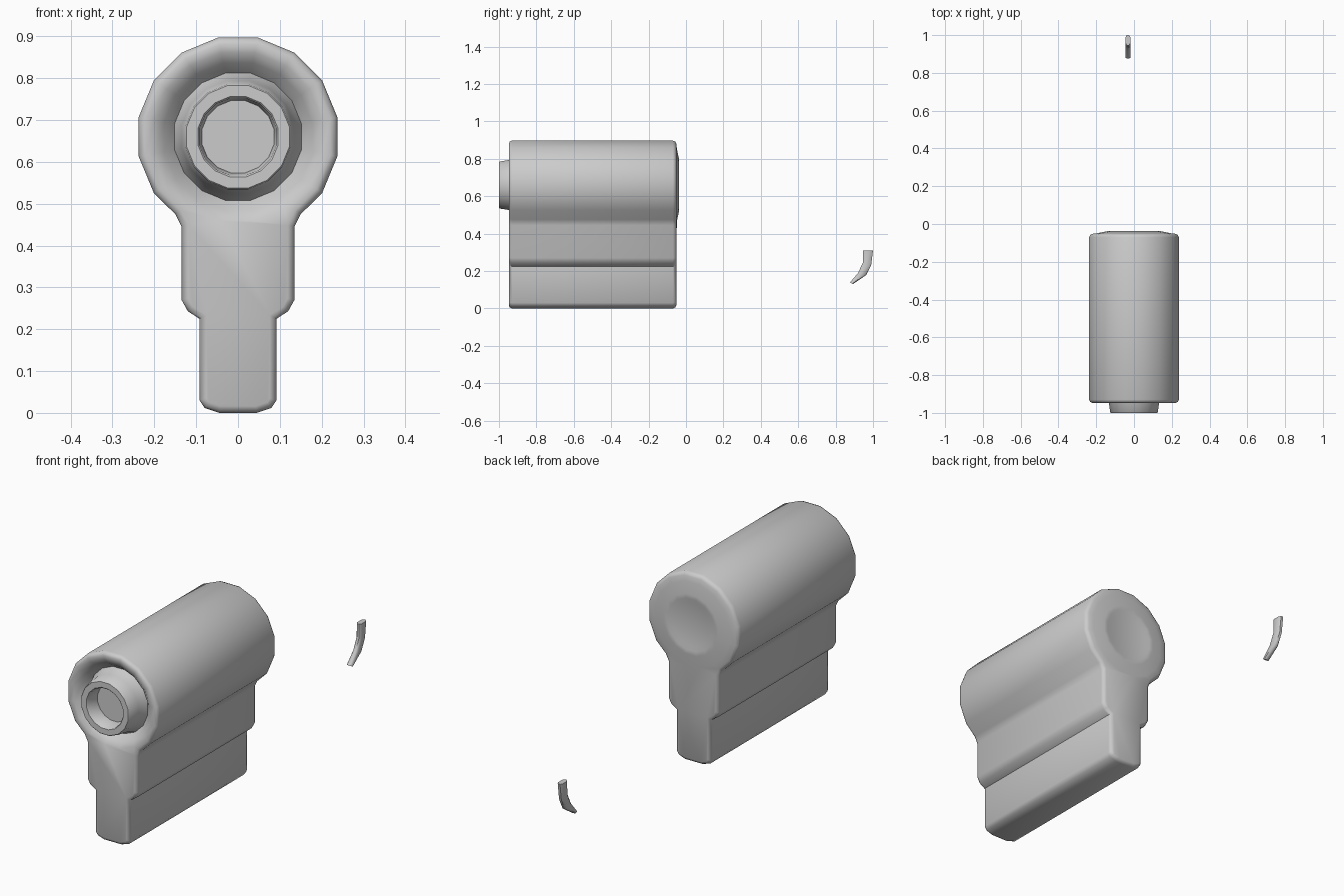
import bpy, bmesh
from math import sin, cos, radians
from mathutils import Vector

if "Cube" in bpy.data.objects:
    bpy.data.objects.remove(bpy.data.objects["Cube"])

CZ, R = 0.66, 0.242          # centre height and radius of the round head


def ring_pts(r, n=16):
    """Clockwise circle around the head axis, as (x, z)."""
    step = 360 / n
    return [(r * cos(radians(90 - step * (i + 0.5))),
             CZ + r * sin(radians(90 - step * (i + 0.5)))) for i in range(n)]


def inset(pts, d):
    """Move every edge of a clockwise outline inwards by d."""
    out = []
    for i, p in enumerate(pts):
        p = Vector(p)
        a = (p - Vector(pts[i - 1])).normalized()
        b = (Vector(pts[(i + 1) % len(pts)]) - p).normalized()
        na, nb = Vector((a.y, -a.x)), Vector((b.y, -b.x))
        q = p + (na + nb) * d / (1 + na.dot(nb))
        out.append((q.x, q.y))
    return out


def add_ring(bm, pts, y):
    return [bm.verts.new((x, y, z)) for x, z in pts]


def bridge(bm, a, b):
    n = len(a)
    for i in range(n):
        j = (i + 1) % n
        bm.faces.new((a[i], a[j], b[j], b[i]))


def finish(bm, name, angle=50):
    bmesh.ops.recalc_face_normals(bm, faces=bm.faces[:])
    me = bpy.data.meshes.new(name)
    bm.to_mesh(me)
    bm.free()
    ob = bpy.data.objects.new(name, me)
    bpy.context.collection.objects.link(ob)
    bpy.ops.object.select_all(action='DESELECT')
    ob.select_set(True)
    bpy.context.view_layer.objects.active = ob
    bpy.ops.object.shade_smooth_by_angle(angle=radians(angle))
    return ob


# Keyhole outline: round head, neck, narrower foot
half = ring_pts(R)[:6] + [(0.15, 0.475), (0.135, 0.445), (0.135, 0.27),
                          (0.12, 0.243), (0.092, 0.225), (0.092, 0.03),
                          (0.08, 0.012), (0.045, 0.0)]
outline = half + [(-x, z) for x, z in reversed(half)]


def end_cap(bm, rim, circles):
    """Join the keyhole rim to circular rings; returns the last ring."""
    first = add_ring(bm, ring_pts(circles[0][0]), circles[0][1])
    top = list(range(9, 16)) + list(range(0, 7))
    match = lambda i: rim[i] if i < 7 else rim[i + 12]
    for i, j in zip(top, top[1:]):
        bm.faces.new((match(i), match(j), first[j], first[i]))
    bm.faces.new(rim[6:22] + [first[k] for k in (9, 8, 7, 6)])
    last = first
    for r, y in circles[1:]:
        nxt = add_ring(bm, ring_pts(r), y)
        bridge(bm, last, nxt)
        last = nxt
    return last


# Main body with softened edges, dished front and bulged back
bm = bmesh.new()
sections = [(0.016, -0.947), (0.005, -0.942), (0.0, -0.93),
            (0.0, -0.07), (0.005, -0.058), (0.016, -0.052)]
rings = [add_ring(bm, inset(outline, d), y) for d, y in sections]
for a, b in zip(rings, rings[1:]):
    bridge(bm, a, b)
end_cap(bm, rings[0], [(0.205, -0.944), (0.18, -0.925), (0.155, -0.895)])
back = end_cap(bm, rings[-1], [(0.2, -0.049), (0.145, -0.038),
                               (0.125, -0.039), (0.105, -0.044)])
bm.faces.new(back)
finish(bm, "body")

# Tapered hollow stub at the front
bm = bmesh.new()
prof = [(0.155, -0.895), (0.148, -0.91), (0.137, -0.94), (0.128, -0.997),
        (0.125, -1.0), (0.098, -1.0), (0.094, -0.996), (0.088, -0.93)]
rings = [add_ring(bm, ring_pts(r), y) for r, y in prof]
for a, b in zip(rings, rings[1:]):
    bridge(bm, a, b)
bm.faces.new(rings[-1])
finish(bm, "front_stub", 40)

# Separate curved lever: pairs of (y, z) rear and front edge points
lever = [((1.0, 0.31), (0.946, 0.31)), ((0.99, 0.232), (0.946, 0.246)),
         ((0.963, 0.178), (0.92, 0.19)), ((0.893, 0.131), (0.877, 0.139))]
bm = bmesh.new()
loops = []
for (y0, z0), (y1, z1) in lever:
    a, b = Vector((y0, z0)), Vector((y1, z1))
    pts = []
    for t, w in ((0, 0.006), (0.2, 0.0125), (0.8, 0.0125), (1, 0.006)):
        pts.append((a.lerp(b, t), w))
    loop = [(p, w) for p, w in pts] + [(p, -w) for p, w in reversed(pts)]
    loops.append([bm.verts.new((-0.032 + w, p.x, p.y)) for p, w in loop])
for a, b in zip(loops, loops[1:]):
    bridge(bm, a, b)
bm.faces.new(loops[0])
bm.faces.new(loops[-1])
finish(bm, "curved_lever")
